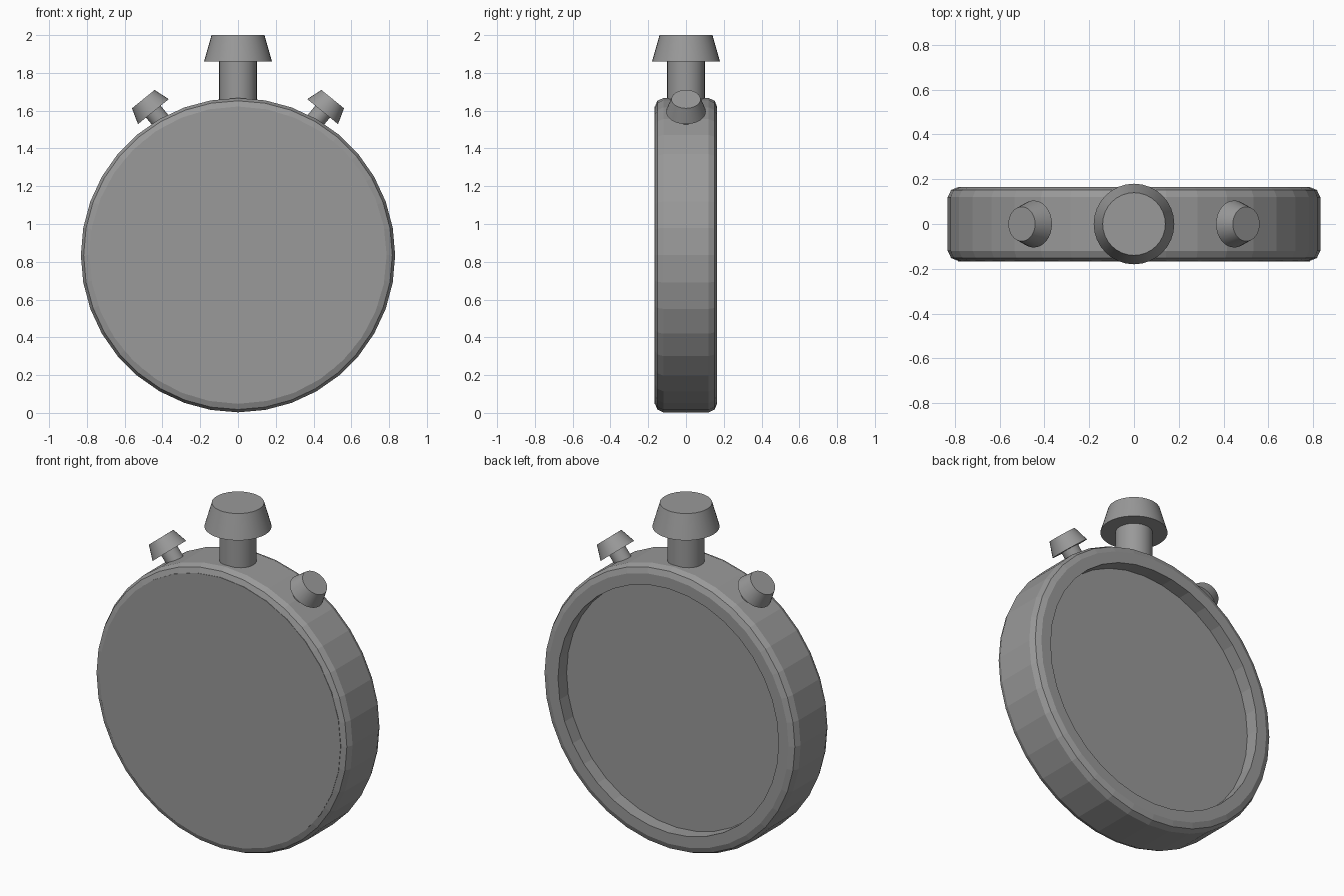
import bpy, bmesh, math
from mathutils import Matrix, Vector

cube = bpy.data.objects.get("Cube")
if cube:
    bpy.data.objects.remove(cube, do_unlink=True)

grey = bpy.data.materials.new("steel_grey")
grey.use_nodes = True
COLOUR = (0.32, 0.32, 0.32, 1)
grey.diffuse_color = COLOUR
grey.node_tree.nodes["Principled BSDF"].inputs["Base Color"].default_value = COLOUR

CENTRE = Vector((0, 0, 0.835))


def lathe(name, profile, sides, origin, axis, smooth):
    """Spin (radius, height) points about an axis; zero radius closes an end."""
    bm = bmesh.new()
    rings = []
    for r, h in profile:
        count = sides if r else 1
        rings.append([bm.verts.new((r * math.sin(math.tau * i / sides),
                                    r * math.cos(math.tau * i / sides), h))
                      for i in range(count)])
    for a, b in zip(rings, rings[1:]):
        if len(a) == 1:
            bm.faces.new(b)
        elif len(b) == 1:
            bm.faces.new(a)
        else:
            for i in range(sides):
                j = (i + 1) % sides
                bm.faces.new((a[i], a[j], b[j], b[i]))
    # End caps are single polygons, so the centre points are dropped
    bmesh.ops.delete(bm, geom=[v for v in bm.verts if not v.link_faces], context='VERTS')
    bmesh.ops.recalc_face_normals(bm, faces=bm.faces)
    turn = Vector((0, 0, 1)).rotation_difference(Vector(axis)).to_matrix().to_4x4()
    bm.transform(Matrix.Translation(origin) @ turn)
    mesh = bpy.data.meshes.new(name)
    bm.to_mesh(mesh)
    bm.free()
    mesh.materials.append(grey)
    obj = bpy.data.objects.new(name, mesh)
    bpy.context.collection.objects.link(obj)
    if smooth:
        bpy.ops.object.select_all(action='DESELECT')
        obj.select_set(True)
        bpy.context.view_layer.objects.active = obj
        bpy.ops.object.shade_smooth_by_angle(angle=math.radians(30))
    return obj


# Round case with rounded rims and a shallow recess on each side
half = [(0, 0.085), (0.72, 0.085), (0.72, 0.165), (0.785, 0.165),
        (0.817, 0.152), (0.832, 0.12)]
case = half + [(r, -h) for r, h in reversed(half)]
lathe("case", case, 36, CENTRE, (0, 1, 0), False)

# Flat cover filling the front recess
lathe("front_cover", [(0, 0.08), (0.787, 0.08), (0.787, 0.167), (0, 0.167)],
      32, CENTRE, (0, -1, 0), False)


def button(name, origin, axis, stem, cap):
    """A stem with a tapered cap: (radius, start, end) and (base, top, start, end)."""
    r, a, b = stem
    lathe(name + "_stem", [(0, a), (r, a), (r, b), (0, b)], 32, origin, axis, True)
    r1, r2, a, b = cap
    lathe(name + "_cap", [(0, a), (r1, a), (r2, b), (0, b)], 32, origin, axis, True)


# Crown on top and a tilted button on each shoulder
button("crown", (0, 0, 0), (0, 0, 1), (0.1, 1.6, 1.88), (0.18, 0.14, 1.86, 2.0))
for side, x in (("left", 1), ("right", -1)):
    button(side + "_button", (0.448 * x, 0, 1.595), (0.63 * x, 0, 0.777),
           (0.05, -0.14, 0.02), (0.105, 0.077, 0, 0.085))
